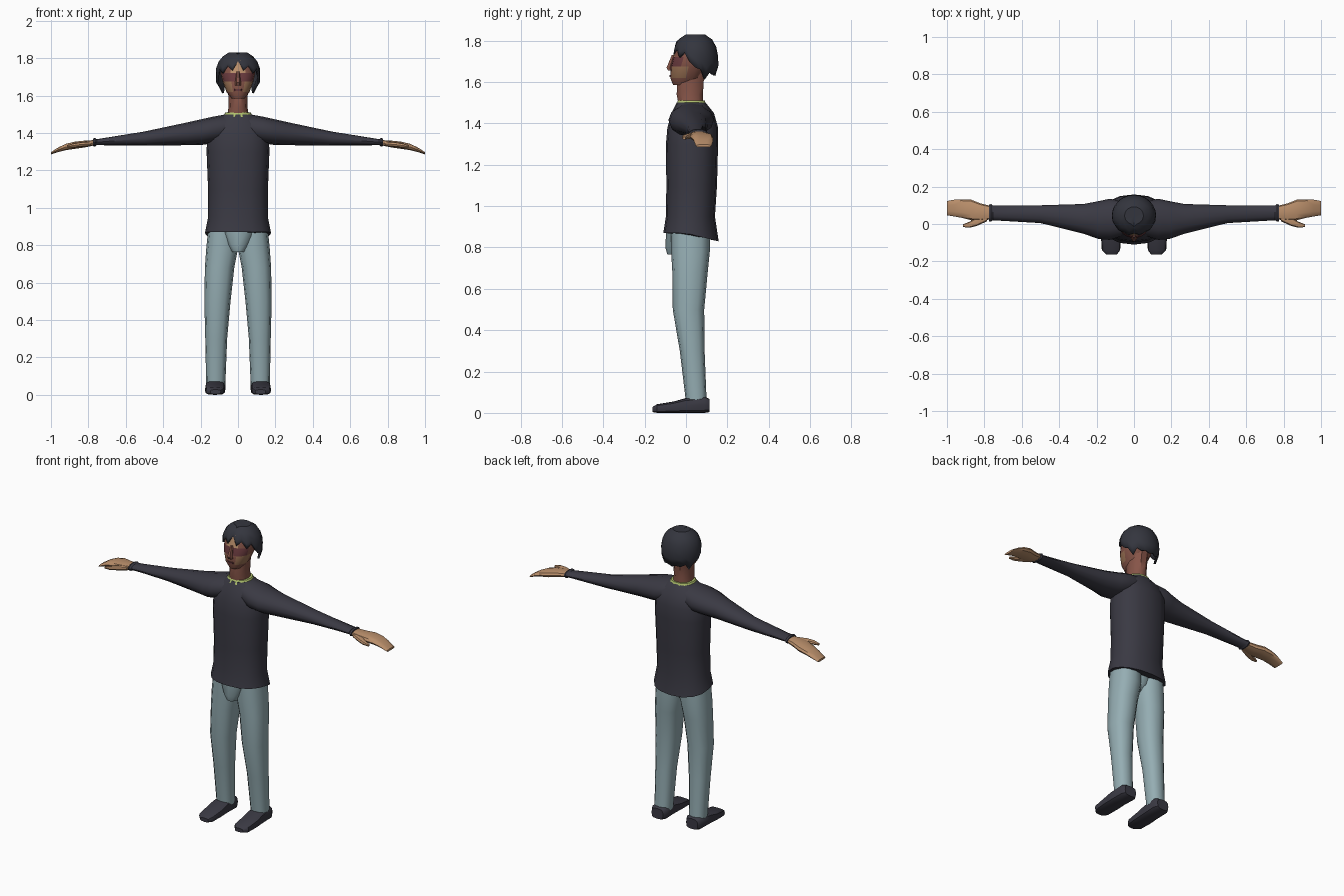
import bpy, bmesh, math

def material(name, rgb):
    m = bpy.data.materials.new(name)
    m.diffuse_color = (*rgb, 1)
    return m

CLOTH = material("dark_cloth", (0.042, 0.041, 0.056))
HAIR = material("dark_hair", (0.034, 0.036, 0.048))
DENIM = material("pale_denim", (0.30, 0.42, 0.45))
SKIN = material("tan_skin", (0.50, 0.28, 0.15))
BROWN = material("brown_skin", (0.24, 0.09, 0.065))
CHEEK = material("cheek_skin", (0.33, 0.17, 0.09))
MAROON = material("maroon_shade", (0.15, 0.045, 0.05))
LIME = material("lime_collar", (0.42, 0.52, 0.15))


def finish(name, bm, mats, mirror=False, angle=40):
    bmesh.ops.recalc_face_normals(bm, faces=bm.faces)
    me = bpy.data.meshes.new(name)
    bm.to_mesh(me)
    bm.free()
    ob = bpy.data.objects.new(name, me)
    bpy.context.collection.objects.link(ob)
    for m in mats:
        me.materials.append(m)
    bpy.ops.object.select_all(action='DESELECT')
    ob.select_set(True)
    bpy.context.view_layer.objects.active = ob
    bpy.ops.object.shade_smooth_by_angle(angle=math.radians(angle))
    if mirror:
        ob.modifiers.new("mirror", 'MIRROR').use_mirror_merge = False
    return ob


def spow(v, p):
    return math.copysign(abs(v) ** p, v)


def loft(name, axis, sections, mats, n=12, power=2.3, mirror=False, angle=40,
         warp=None, rule=None):
    """Skin rounded rings; each section is (position, a0, a1, b0, b1)."""
    bm = bmesh.new()
    rings = []
    for p, a0, a1, b0, b1 in sections:
        ring = []
        for i in range(n):
            t = 2 * math.pi * i / n
            a = (a0 + a1) / 2 + (a1 - a0) / 2 * spow(math.cos(t), 2 / power)
            b = (b0 + b1) / 2 + (b1 - b0) / 2 * spow(math.sin(t), 2 / power)
            co = {'x': (p, a, b), 'y': (a, p, b), 'z': (a, b, p)}[axis]
            ring.append(bm.verts.new(warp(*co) if warp else co))
        rings.append(ring)
    for r, s in zip(rings, rings[1:]):
        for i in range(n):
            j = (i + 1) % n
            bm.faces.new((r[i], r[j], s[j], s[i]))
    bm.faces.new(rings[0])
    bm.faces.new(rings[-1])
    if rule:
        for f in bm.faces:
            f.material_index = rule(f.calc_center_median())
    return finish(name, bm, mats, mirror, angle)


# Shirt body, with the hem dropping toward the back
def hem(x, y, z):
    return (x, y, z - 0.04 * max(0, y) / 0.155) if z < 0.9 else (x, y, z)

loft("shirt_body", 'z', [
    (0.87, -0.177, 0.177, -0.11, 0.158), (0.95, -0.16, 0.16, -0.097, 0.14),
    (1.10, -0.16, 0.16, -0.095, 0.15), (1.30, -0.168, 0.168, -0.097, 0.155),
    (1.38, -0.165, 0.165, -0.09, 0.155), (1.45, -0.14, 0.14, -0.07, 0.135),
    (1.50, -0.075, 0.075, -0.045, 0.095)], [CLOTH], n=16, warp=hem)

# Sleeves with a small flared cuff
loft("sleeve", 'x', [
    (0.05, -0.06, 0.12, 1.36, 1.502), (0.13, -0.085, 0.135, 1.345, 1.488),
    (0.19, -0.08, 0.122, 1.337, 1.475), (0.27, -0.052, 0.107, 1.335, 1.457),
    (0.50, 0.005, 0.10, 1.332, 1.408), (0.755, 0.02, 0.10, 1.335, 1.367),
    (0.765, 0.012, 0.107, 1.327, 1.374), (0.775, 0.015, 0.103, 1.33, 1.37)],
    [CLOTH], n=12, power=2.1, mirror=True)

# Hands and thumbs
loft("hand", 'x', [
    (0.76, 0.025, 0.095, 1.335, 1.363), (0.82, 0.018, 0.11, 1.322, 1.36),
    (0.87, 0.02, 0.13, 1.315, 1.355), (0.92, 0.033, 0.132, 1.308, 1.343),
    (0.96, 0.04, 0.13, 1.298, 1.324), (1.0, 0.047, 0.123, 1.285, 1.298)],
    [SKIN], n=10, power=2.6, mirror=True)
loft("thumb", 'x', [
    (0.785, 0.015, 0.06, 1.33, 1.355), (0.84, -0.010, 0.035, 1.325, 1.352),
    (0.88, -0.02, 0.012, 1.322, 1.345), (0.915, -0.016, -0.002, 1.322, 1.335)],
    [SKIN], n=8, mirror=True)

# Trousers
loft("trouser_leg", 'z', [
    (0.05, 0.068, 0.17, 0.0, 0.1), (0.30, 0.058, 0.175, -0.03, 0.09),
    (0.50, 0.04, 0.18, -0.064, 0.088), (0.68, 0.02, 0.177, -0.066, 0.105),
    (0.78, 0.0, 0.17, -0.072, 0.115), (0.90, 0.0, 0.158, -0.072, 0.115)],
    [DENIM], n=12, power=2.4, mirror=True)
loft("trouser_hips", 'z', [
    (0.765, -0.035, 0.035, -0.09, 0.05), (0.80, -0.06, 0.06, -0.1, 0.09),
    (0.90, -0.12, 0.12, -0.095, 0.11)], [DENIM], n=12, power=2.4)

# Shoes
loft("shoe", 'y', [
    (-0.163, 0.092, 0.148, 0.004, 0.028), (-0.14, 0.074, 0.172, 0, 0.042),
    (-0.06, 0.07, 0.177, 0, 0.055), (0.0, 0.07, 0.175, 0, 0.072),
    (0.09, 0.066, 0.174, 0, 0.078), (0.113, 0.08, 0.16, 0.004, 0.068)],
    [CLOTH], n=12, power=3.5, mirror=True)

# Neck and collar
loft("neck", 'z', [
    (1.47, -0.062, 0.062, -0.035, 0.085), (1.54, -0.05, 0.05, -0.048, 0.085),
    (1.60, -0.052, 0.052, -0.045, 0.088), (1.68, -0.055, 0.055, -0.03, 0.1)],
    [BROWN], n=10)
loft("collar", 'z', [
    (1.485, -0.082, 0.082, -0.052, 0.101), (1.51, -0.068, 0.068, -0.04, 0.092)],
    [LIME], n=14)


# Head, coloured by height and side
def face_colour(c):
    if c.y > 0.0:
        return 0
    if 1.62 < c.z < 1.675:
        return 1 if abs(c.x) > 0.025 else 0
    if 1.675 < c.z < 1.72:
        return 2
    return 3 if c.z > 1.72 and abs(c.x) < 0.04 else 0

loft("head", 'z', [
    (1.585, -0.035, 0.035, -0.062, 0.03), (1.62, -0.062, 0.062, -0.076, 0.075),
    (1.675, -0.082, 0.082, -0.074, 0.10), (1.72, -0.092, 0.092, -0.063, 0.12),
    (1.79, -0.08, 0.08, -0.045, 0.12)],
    [BROWN, CHEEK, MAROON, SKIN], n=16, rule=face_colour)

# Nose and mouth
loft("nose", 'z', [
    (1.655, -0.016, 0.016, -0.088, -0.06), (1.67, -0.016, 0.016, -0.096, -0.06),
    (1.73, -0.007, 0.007, -0.07, -0.05)], [BROWN], n=6)
loft("mouth", 'z', [
    (1.624, -0.02, 0.02, -0.08, -0.06), (1.634, -0.022, 0.022, -0.081, -0.06)],
    [MAROON], n=8)

# Hair shell with a ragged lower edge: lowest height every 15 degrees from the front
EDGE = [1.785, 1.735, 1.76, 1.72, 1.745, 1.70, 1.67, 1.66, 1.612, 1.65, 1.635, 1.64, 1.63]
PROFILE = [(1.60, 0.78), (1.68, 1.0), (1.75, 0.97), (1.80, 0.80), (1.83, 0.42)]


def hair_radius(z):
    for (z0, r0), (z1, r1) in zip(PROFILE, PROFILE[1:]):
        if z <= z1:
            return r0 + (r1 - r0) * (z - z0) / (z1 - z0)
    return PROFILE[-1][1]

bm = bmesh.new()
rings = []
for k in range(6):
    ring = []
    for i in range(24):
        t = math.radians(15 * i)
        low = EDGE[min(i, 24 - i)]
        z = 1.83 - (1.83 - low) * (k / 5) ** 1.3
        if i == 0 and k < 2:
            z -= 0.008
        r = hair_radius(z)
        ring.append(bm.verts.new((0.12 * r * math.sin(t), 0.045 - 0.112 * r * math.cos(t), z)))
    rings.append(ring)
for r, s in zip(rings, rings[1:]):
    for i in range(24):
        j = (i + 1) % 24
        bm.faces.new((r[i], r[j], s[j], s[i]))
crown = bm.verts.new((0, 0.05, 1.828))
for i in range(24):
    bm.faces.new((rings[0][i], rings[0][(i + 1) % 24], crown))
hair = finish("hair", bm, [HAIR], angle=35)
shell = hair.modifiers.new("thickness", 'SOLIDIFY')
shell.thickness = 0.012
shell.offset = -1
